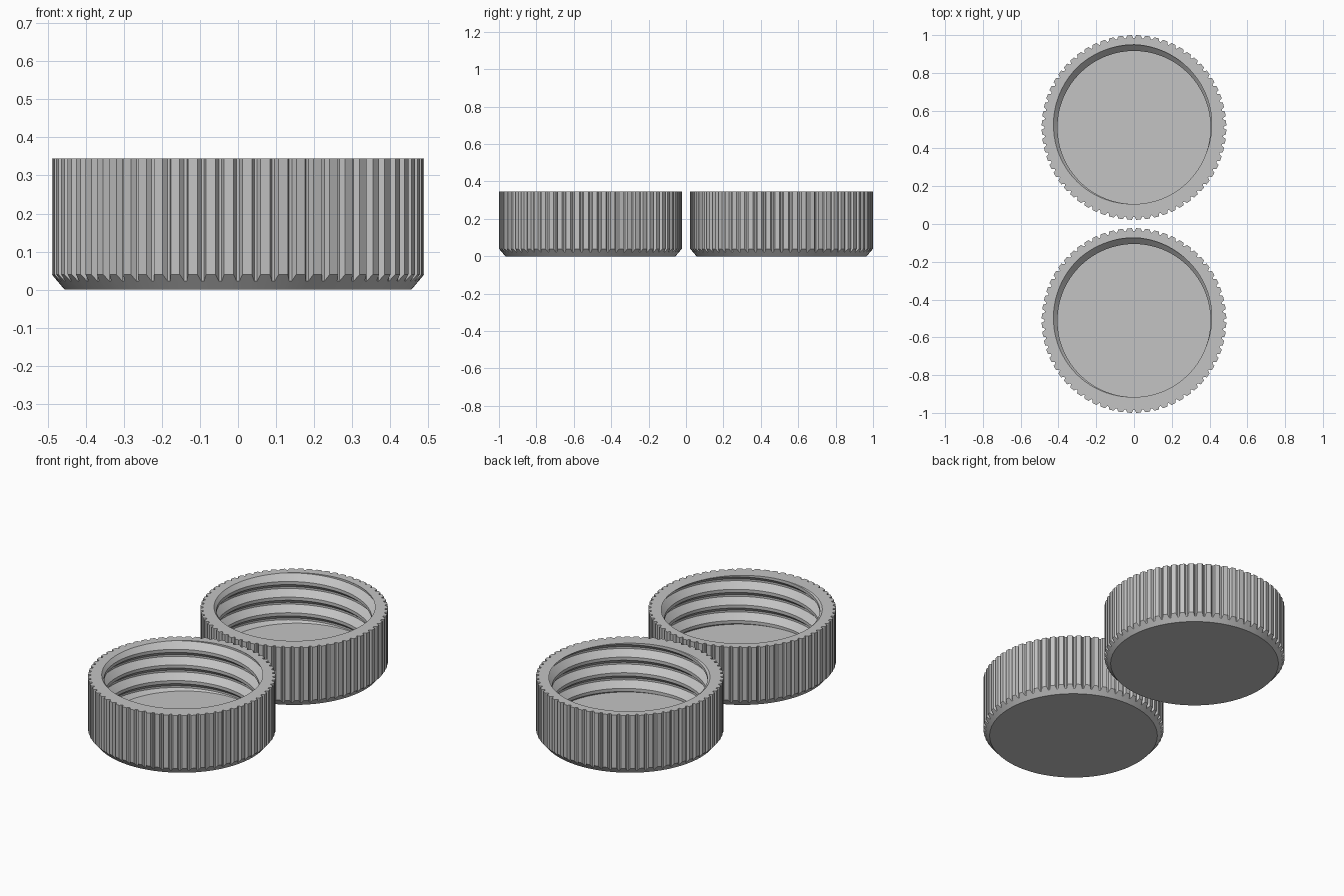
import bpy, bmesh, math

if "Cube" in bpy.data.objects:
    bpy.data.objects.remove(bpy.data.objects["Cube"])

TEETH = 64
R_OUT, R_GROOVE, R_BASE = 0.489, 0.474, 0.455
HEIGHT, FLOOR, BEVEL = 0.345, 0.06, 0.04
R_CREST, R_ROOT, PITCH = 0.405, 0.438, 0.09
# One thread turn from bottom to top: (share of the pitch, radius)
THREAD = [(0.0, R_CREST), (0.38, R_ROOT), (0.50, R_ROOT), (0.80, R_CREST)]
# One grip rib: (share of the rib step, radius), starting in the groove
RIB = [(-0.08, R_GROOVE), (0.08, R_GROOVE), (0.24, R_OUT), (0.76, R_OUT)]

grey = bpy.data.materials.new("light grey plastic")
grey.diffuse_color = (0.55, 0.55, 0.55, 1)
grey.use_nodes = True
grey.node_tree.nodes["Principled BSDF"].inputs["Base Color"].default_value = grey.diffuse_color


def thread_radius(phase):
    phase %= 1.0
    pts = THREAD + [(1.0, R_CREST)]
    for (p0, r0), (p1, r1) in zip(pts, pts[1:]):
        if phase <= p1:
            return r0 + (r1 - r0) * (phase - p0) / (p1 - p0)
    return R_CREST


def make_cap(name, y):
    bm = bmesh.new()
    ring = [((t + s) * math.tau / TEETH, r) for t in range(TEETH) for s, r in RIB]
    ring.append((ring[0][0] + math.tau, ring[0][1]))
    # Thread start, so that the root meets the rim at the back
    start = HEIGHT - PITCH * (0.44 + math.radians(110) / math.tau)

    columns, floor = [], []
    for a, r in ring:
        # Outside: base edge, bevel cut by the grooves, rim
        prof = [(R_BASE, 0.0), (r, BEVEL * (r - R_BASE) / (R_OUT - R_BASE)), (r, HEIGHT)]
        # Inside: helical thread from the rim down to the floor
        lift = start + PITCH * a / math.tau
        zs = [lift + PITCH * (k + p) for k in range(-6, 4) for p, _ in THREAD]
        for z in reversed(zs):
            z = min(max(z, FLOOR), HEIGHT)
            prof.append((thread_radius((z - lift) / PITCH), z))
        columns.append([bm.verts.new((q * math.cos(a), q * math.sin(a), z)) for q, z in prof])
    for c0, c1 in zip(columns, columns[1:]):
        for i in range(len(c0) - 1):
            bm.faces.new((c0[i], c1[i], c1[i + 1], c0[i + 1]))
    # Base disc and inner floor
    bm.faces.new([c[0] for c in reversed(columns[:-1])])
    bm.faces.new([c[-1] for c in columns[:-1]])
    bmesh.ops.remove_doubles(bm, verts=bm.verts, dist=1e-5)
    bmesh.ops.recalc_face_normals(bm, faces=bm.faces)

    mesh = bpy.data.meshes.new(name)
    bm.to_mesh(mesh)
    bm.free()
    mesh.materials.append(grey)
    cap = bpy.data.objects.new(name, mesh)
    cap.location.y = y
    bpy.context.collection.objects.link(cap)
    bpy.ops.object.select_all(action='DESELECT')
    cap.select_set(True)
    bpy.context.view_layer.objects.active = cap
    bpy.ops.object.shade_smooth_by_angle(angle=math.radians(20))


make_cap("front_screw_cap", -0.511)
make_cap("back_screw_cap", 0.511)
